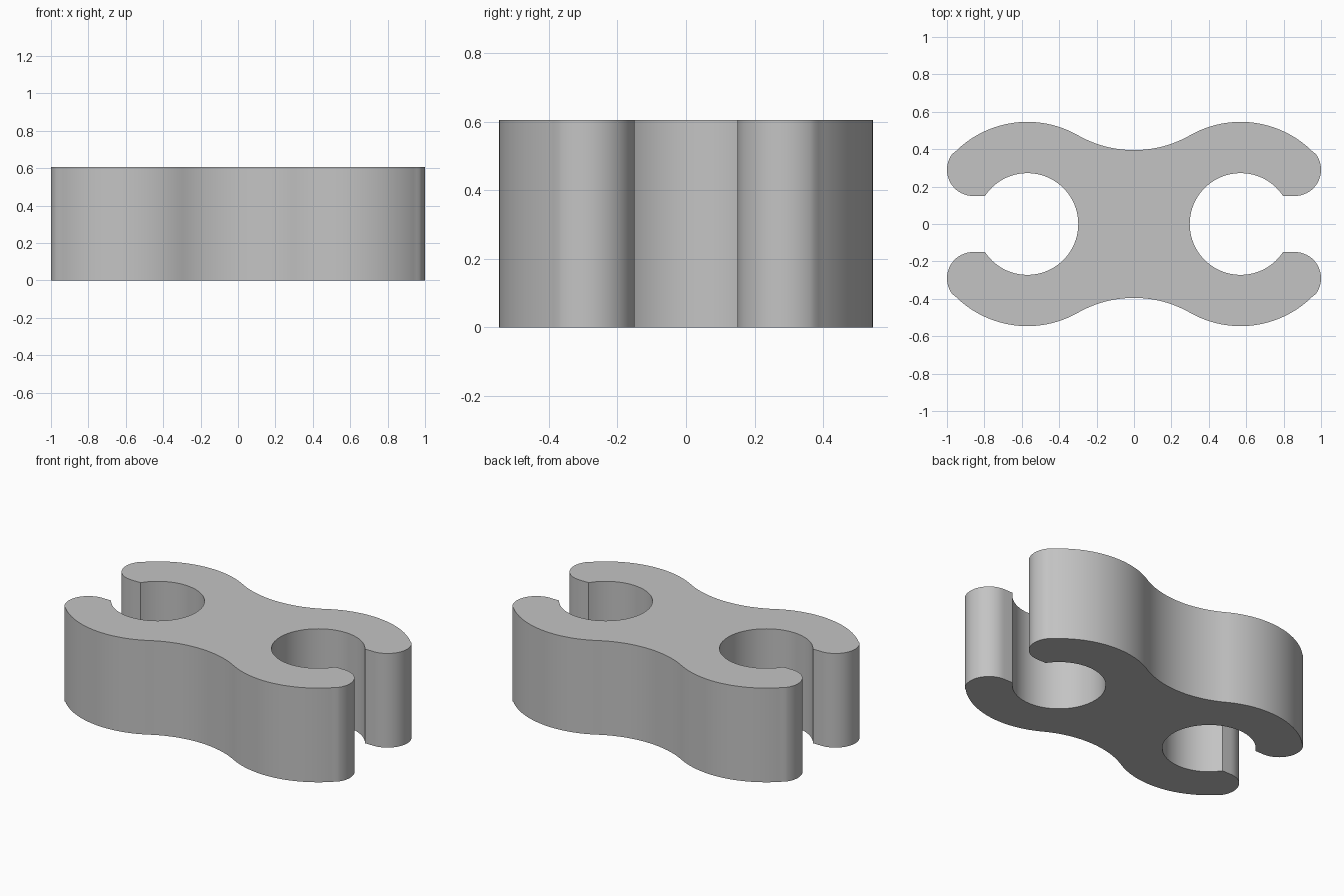
import bpy
import bmesh
from math import atan2, cos, degrees, hypot, radians, sin

cube = bpy.data.objects.get("Cube")
if cube:
    bpy.data.objects.remove(cube, do_unlink=True)

HEIGHT = 0.605
BORE_X, BORE_R = 0.57, 0.272
OUTER_R = 0.546
WAIST_Y = 0.395
TIP_X, TIP_Y, TIP_R = 0.86, 0.29, 0.14


def arc(cx, cy, r, start, end, steps):
    """Points along a circular arc, angles in degrees."""
    angles = [radians(start + (end - start) * i / steps) for i in range(steps + 1)]
    return [(cx + r * cos(a), cy + r * sin(a)) for a in angles]


# Waist circle, tangent to the outer lobe circle
gap = OUTER_R - WAIST_Y
waist_cy = (BORE_X ** 2 - gap ** 2) / (2 * gap)
blend = degrees(atan2(waist_cy, -BORE_X))

# One quarter of the outline: waist, lobe, rounded tip, flat lip, bore
jaw_y = TIP_Y - TIP_R
lip = degrees(atan2(jaw_y, (BORE_R ** 2 - jaw_y ** 2) ** 0.5))
quarter = arc(0, waist_cy, waist_cy - WAIST_Y, -90, blend - 180, 16)
quarter += arc(BORE_X, 0, OUTER_R, blend, 45, 28)[1:]
quarter += arc(TIP_X, TIP_Y, TIP_R, 45, -90, 20)[1:]
quarter += arc(BORE_X, 0, BORE_R, lip, 180, 32)

# Mirror front to back, then side to side
half = quarter + [(x, -y) for x, y in reversed(quarter[:-1])]
outline = half + [(-x, y) for x, y in reversed(half[1:-1])]

# Extrude the outline into a solid clip
bm = bmesh.new()
base = bm.faces.new([bm.verts.new((x, y, 0)) for x, y in outline])
extruded = bmesh.ops.extrude_face_region(bm, geom=[base], use_keep_orig=True)
top = [v for v in extruded["geom"] if isinstance(v, bmesh.types.BMVert)]
bmesh.ops.translate(bm, verts=top, vec=(0, 0, HEIGHT))
bmesh.ops.recalc_face_normals(bm, faces=bm.faces)
mesh = bpy.data.meshes.new("double_clip")
bm.to_mesh(mesh)
bm.free()
clip = bpy.data.objects.new("double_clip", mesh)
bpy.context.collection.objects.link(clip)

# Plain grey material
grey = bpy.data.materials.new("light_grey")
grey.use_nodes = True
colour = (0.55, 0.55, 0.55, 1)
grey.diffuse_color = colour
grey.node_tree.nodes["Principled BSDF"].inputs["Base Color"].default_value = colour
mesh.materials.append(grey)

# Smooth walls with crisp rims
bpy.ops.object.select_all(action="DESELECT")
clip.select_set(True)
bpy.context.view_layer.objects.active = clip
bpy.ops.object.shade_smooth_by_angle(angle=radians(30))
